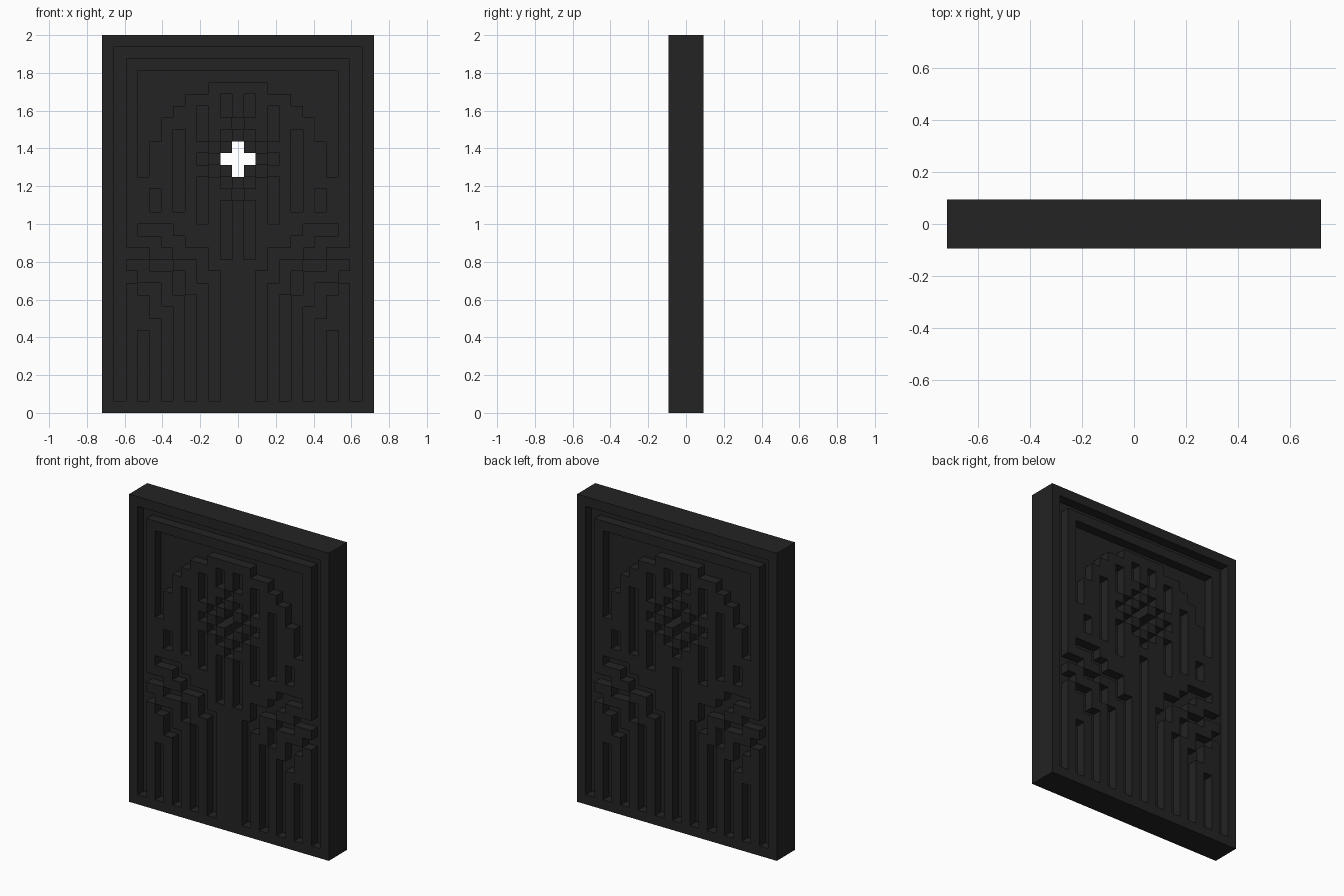
import bpy
import bmesh

cube = bpy.data.objects.get("Cube")
if cube:
    bpy.data.objects.remove(cube, do_unlink=True)

COLS, ROWS, LAYERS = 23, 32, 3
S = 2 / ROWS
MID = COLS // 2

mat = bpy.data.materials.new("charcoal_black")
mat.use_nodes = True
charcoal = (0.017, 0.017, 0.017, 1)
mat.diffuse_color = charcoal
bsdf = mat.node_tree.nodes["Principled BSDF"]
bsdf.inputs["Base Color"].default_value = charcoal
bsdf.inputs["Roughness"].default_value = 0.8


def carve(cells, c0, c1, r0, r1):
    """Mark a block of cells, mirrored left to right."""
    for c in range(c0, c1 + 1):
        for r in range(r0, r1 + 1):
            cells.update({(c, r), (COLS - 1 - c, r)})


shared = set()
last = ROWS - 2

# border groove
carve(shared, 1, MID, 1, 1)
carve(shared, 1, 1, 1, last)

# sunken area above the stepped arch
for col, bottom in zip(range(3, MID + 1), (11, 8, 6, 5, 4, 4, 3, 3, 3)):
    carve(shared, col, col, 3, bottom)

# upright slots inside the arch
for col, top, bottom in ((4, 13, 14), (6, 8, 14), (8, 6, 8), (8, 12, 15), (10, 5, 6)):
    carve(shared, col, col, top, bottom)

# diamond of small pits around the centre
for step in range(4):
    for sign in (-1, 1):
        row = 10 + sign * (3 - step)
        carve(shared, MID - step, MID - step, row, row)

# inner sweeping groove
for block in ((3, 5, 16, 16), (5, 6, 17, 17), (6, 8, 18, 18), (8, 8, 19, 20), (9, 9, 20, last)):
    carve(shared, *block)

# middle sweeping groove
for block in ((2, 3, 18, 18), (4, 5, 19, 19), (6, 6, 20, 21), (7, 7, 22, last)):
    carve(shared, *block)

# outer sweeping groove and short outer slot
for block in ((2, 2, 20, 20), (3, 4, 21, 21), (4, 4, 22, 23), (5, 5, 23, last), (3, 3, 25, last)):
    carve(shared, *block)

# centre slots differ between the two sides
front, back = set(shared), set(shared)
carve(front, 10, 10, 14, 18)
carve(back, MID, MID, 15, last)

# cross-shaped opening through the panel
opening = set()
carve(opening, MID - 1, MID, 10, 10)
carve(opening, MID, MID, 9, 11)
empty = [front | opening, opening, back | opening]


def solid(c, layer, r):
    inside = 0 <= c < COLS and 0 <= layer < LAYERS and 0 <= r < ROWS
    return inside and (c, r) not in empty[layer]


# build only the exposed faces of the carved slab
bm = bmesh.new()
verts = {}


def vert(p):
    if p not in verts:
        c, layer, r = p
        verts[p] = bm.verts.new(((c - COLS / 2) * S, (layer - LAYERS / 2) * S, (ROWS - r) * S))
    return verts[p]


for layer in range(LAYERS):
    for c in range(COLS):
        for r in range(ROWS):
            cell = (c, layer, r)
            if not solid(*cell):
                continue
            for axis in range(3):
                for side in (0, 1):
                    near = list(cell)
                    near[axis] += 2 * side - 1
                    if solid(*near):
                        continue
                    u, v = (axis + 1) % 3, (axis + 2) % 3
                    corners = []
                    for du, dv in ((0, 0), (1, 0), (1, 1), (0, 1)):
                        p = list(cell)
                        p[axis] += side
                        p[u] += du
                        p[v] += dv
                        corners.append(vert(tuple(p)))
                    # rows run downward, so the handedness is flipped
                    if side:
                        corners.reverse()
                    bm.faces.new(corners)

mesh = bpy.data.meshes.new("carved_panel")
bm.to_mesh(mesh)
bm.free()
mesh.materials.append(mat)
panel = bpy.data.objects.new("carved_panel", mesh)
bpy.context.collection.objects.link(panel)
